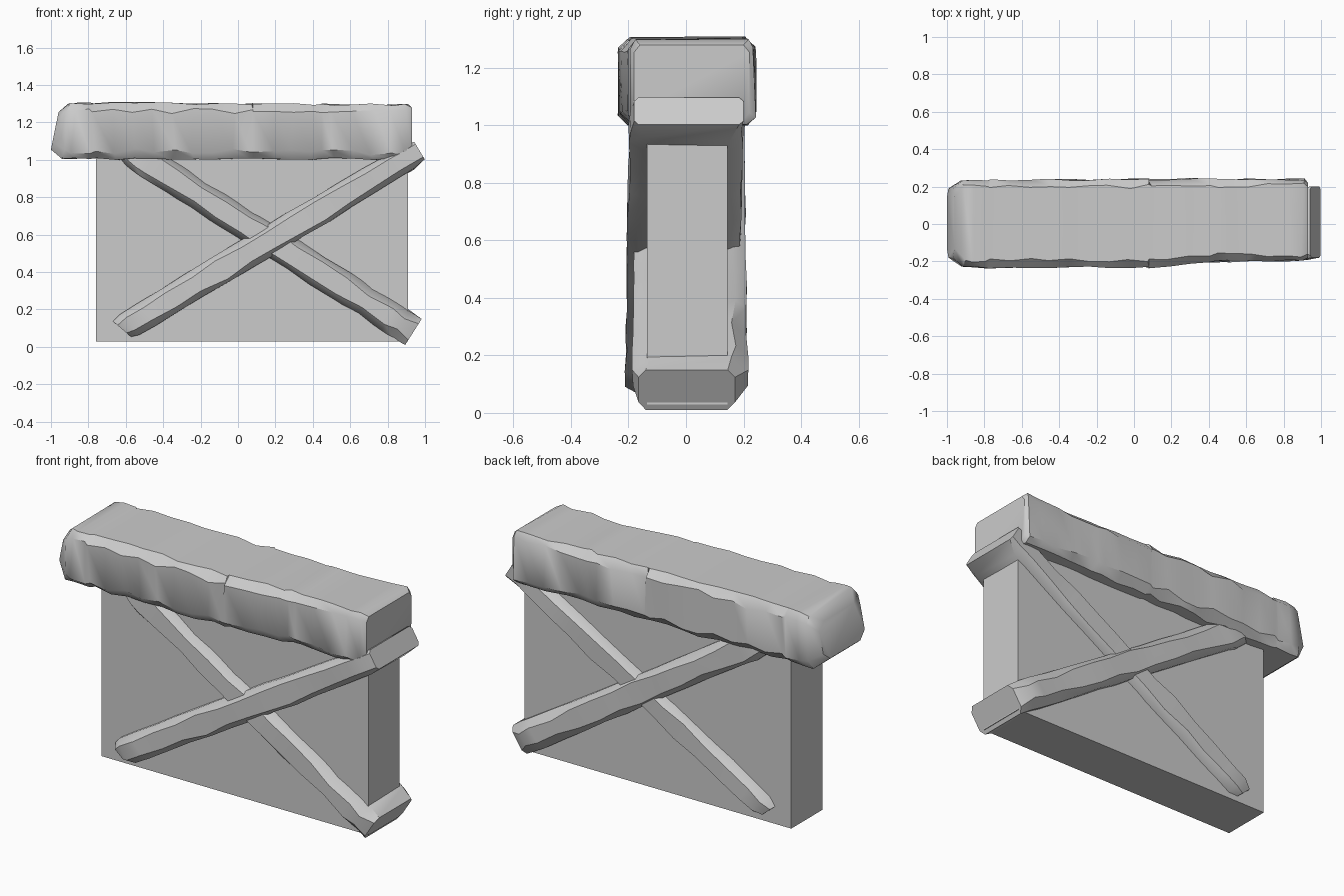
import bpy, bmesh, math, random
from mathutils import Vector

if "Cube" in bpy.data.objects:
    bpy.data.objects.remove(bpy.data.objects["Cube"])

rng = random.Random(4)

grey = bpy.data.materials.new("plain grey")
grey.use_nodes = True
colour = (0.6, 0.6, 0.6, 1)
grey.diffuse_color = colour
grey.node_tree.nodes["Principled BSDF"].inputs["Base Color"].default_value = colour


def finish(name, bm, smooth=True):
    bmesh.ops.recalc_face_normals(bm, faces=bm.faces)
    mesh = bpy.data.meshes.new(name)
    bm.to_mesh(mesh)
    bm.free()
    mesh.materials.append(grey)
    obj = bpy.data.objects.new(name, mesh)
    bpy.context.collection.objects.link(obj)
    if smooth:
        bpy.ops.object.select_all(action="DESELECT")
        obj.select_set(True)
        bpy.context.view_layer.objects.active = obj
        bpy.ops.object.shade_smooth_by_angle(angle=math.radians(40))
    return obj


def section(y0, y1, h, cy, cz):
    """Chamfered rectangle around the beam axis, as (y, up) pairs."""
    return [(y0 + cy, -h), (y1 - cy, -h), (y1, -h + cz), (y1, h - cz),
            (y1 - cy, h), (y0 + cy, h), (y0, h - cz), (y0, -h + cz)]


def hewn_beam(name, start, end, stations, count, rough):
    """Loft a worn beam; stations are (t, y0, y1, half height, chamfer y, chamfer z, lean)."""
    a, b = Vector((start[0], 0, start[1])), Vector((end[0], 0, end[1]))
    along = (b - a).normalized()
    up = along.cross(Vector((0, 1, 0)))
    up = up if up.z > 0 else -up
    ts = sorted({s[0] for s in stations} | {i / count for i in range(1, count)})
    bm = bmesh.new()
    rings = []
    for t in ts:
        # Interpolate the section between the given stations
        for s, e in zip(stations, stations[1:]):
            if s[0] <= t <= e[0]:
                f = (t - s[0]) / (e[0] - s[0])
                y0, y1, h, cy, cz, lean = [p + (q - p) * f for p, q in zip(s[1:], e[1:])]
                break
        inner = 0 < t < 1
        wear = rng.uniform(0.65, 1.35) if inner else 1
        ring = []
        for y, u in section(y0, y1, h, cy * wear, cz * wear):
            p = a.lerp(b, t) + up * u + along * (lean * u / h)
            p.y = y
            if inner:
                p += up * rng.uniform(-rough, rough) + along * rng.uniform(-rough, rough) * 2
                p.y += rng.uniform(-rough, rough)
            ring.append(bm.verts.new(p))
        rings.append(ring)
    for r, s in zip(rings, rings[1:]):
        for i in range(8):
            j = (i + 1) % 8
            bm.faces.new((r[i], r[j], s[j], s[i]))
    bm.faces.new(rings[0])
    bm.faces.new(rings[-1])
    return finish(name, bm)


# Flat panel between the beams
bm = bmesh.new()
bmesh.ops.create_cube(bm, size=1)
for v in bm.verts:
    v.co = (0.91 if v.co.x > 0 else -0.76,
            0.145 if v.co.y > 0 else -0.135,
            1.1 if v.co.z > 0 else 0.03)
finish("wall_panel", bm, smooth=False)

# Heavy top beam
hewn_beam("top_beam", (-0.98, 1.155), (0.93, 1.15), [
    (0, -0.18, 0.19, 0.10, 0.05, 0.04, 0.02),
    (0.03, -0.23, 0.235, 0.145, 0.04, 0.05, 0.015),
    (0.10, -0.232, 0.235, 0.15, 0.035, 0.04, 0),
    (0.55, -0.232, 0.238, 0.147, 0.035, 0.035, 0),
    (0.75, -0.20, 0.24, 0.146, 0.03, 0.035, 0),
    (0.985, -0.195, 0.238, 0.145, 0.025, 0.03, 0),
    (1, -0.18, 0.22, 0.13, 0.02, 0.025, 0)], 18, 0.006)

# Crossed braces, passing through the panel
hewn_beam("rising_brace", (-0.62, 0.095), (0.97, 1.05), [
    (0, -0.18, 0.17, 0.06, 0.04, 0.03, -0.02),
    (0.03, -0.21, 0.19, 0.076, 0.04, 0.03, -0.015),
    (0.5, -0.205, 0.19, 0.078, 0.045, 0.03, 0),
    (0.96, -0.195, 0.195, 0.07, 0.035, 0.025, 0),
    (1, -0.18, 0.2, 0.055, 0.015, 0.015, 0)], 12, 0.004)

hewn_beam("falling_brace", (-0.60, 1.06), (0.938, 0.08), [
    (0, -0.16, 0.19, 0.07, 0.04, 0.03, 0),
    (0.05, -0.18, 0.205, 0.08, 0.04, 0.03, 0),
    (0.5, -0.18, 0.205, 0.08, 0.045, 0.03, 0),
    (0.96, -0.185, 0.215, 0.085, 0.045, 0.04, 0),
    (1, -0.165, 0.17, 0.082, 0.025, 0.03, 0)], 12, 0.004)
